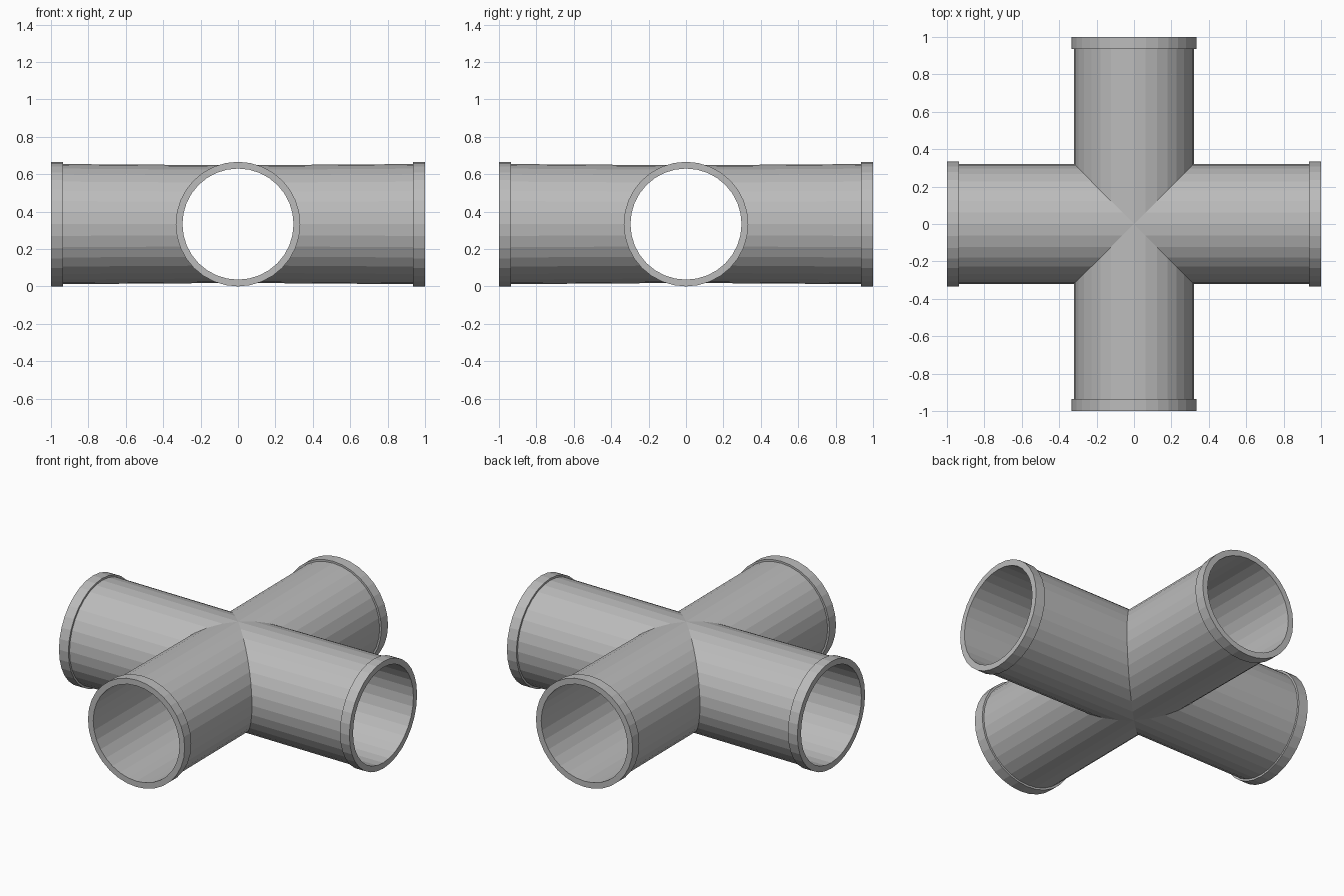
import bpy, bmesh, math
from mathutils import Matrix

if "Cube" in bpy.data.objects:
    bpy.data.objects.remove(bpy.data.objects["Cube"], do_unlink=True)

SIDES = 32
COLLAR_R, PIPE_R, BORE_R = 0.333, 0.321, 0.297
COLLAR_START = 0.935
PINCH = 0.98          # the outside is slightly flattened at the crossing

steel = bpy.data.materials.new("pipe_grey")
steel.use_nodes = True
GREY = (0.5, 0.5, 0.5, 1)
steel.diffuse_color = GREY
steel.node_tree.nodes["Principled BSDF"].inputs["Base Color"].default_value = GREY


def ring(bm, turn, radius, distance=None, squash=1.0):
    """Ring of points around an arm; without a distance it is mitred."""
    points = []
    for i in range(SIDES):
        a = math.tau * i / SIDES
        y = radius * math.cos(a)
        z = radius * math.sin(a) * squash
        x = abs(y) if distance is None else distance
        points.append(bm.verts.new(turn @ Matrix.Translation((x, y, z)).translation))
    return points


bm = bmesh.new()
for k in range(4):
    turn = Matrix.Rotation(k * math.pi / 2, 3, 'Z')
    # outer wall, collar step, rim, then back down the bore
    rings = [
        ring(bm, turn, PIPE_R, squash=PINCH),
        ring(bm, turn, PIPE_R, COLLAR_START),
        ring(bm, turn, COLLAR_R, COLLAR_START),
        ring(bm, turn, COLLAR_R, 1.0),
        ring(bm, turn, BORE_R, 1.0),
        ring(bm, turn, BORE_R),
    ]
    for a, b in zip(rings, rings[1:]):
        for i in range(SIDES):
            j = (i + 1) % SIDES
            bm.faces.new((a[i], a[j], b[j], b[i]))

# weld the four arms along their mitred seams
bmesh.ops.remove_doubles(bm, verts=bm.verts[:], dist=0.0005)
bmesh.ops.recalc_face_normals(bm, faces=bm.faces[:])
bmesh.ops.translate(bm, verts=bm.verts[:], vec=(0, 0, COLLAR_R))

mesh = bpy.data.meshes.new("cross_pipe")
bm.to_mesh(mesh)
bm.free()
mesh.materials.append(steel)
pipe = bpy.data.objects.new("cross_pipe", mesh)
bpy.context.collection.objects.link(pipe)
